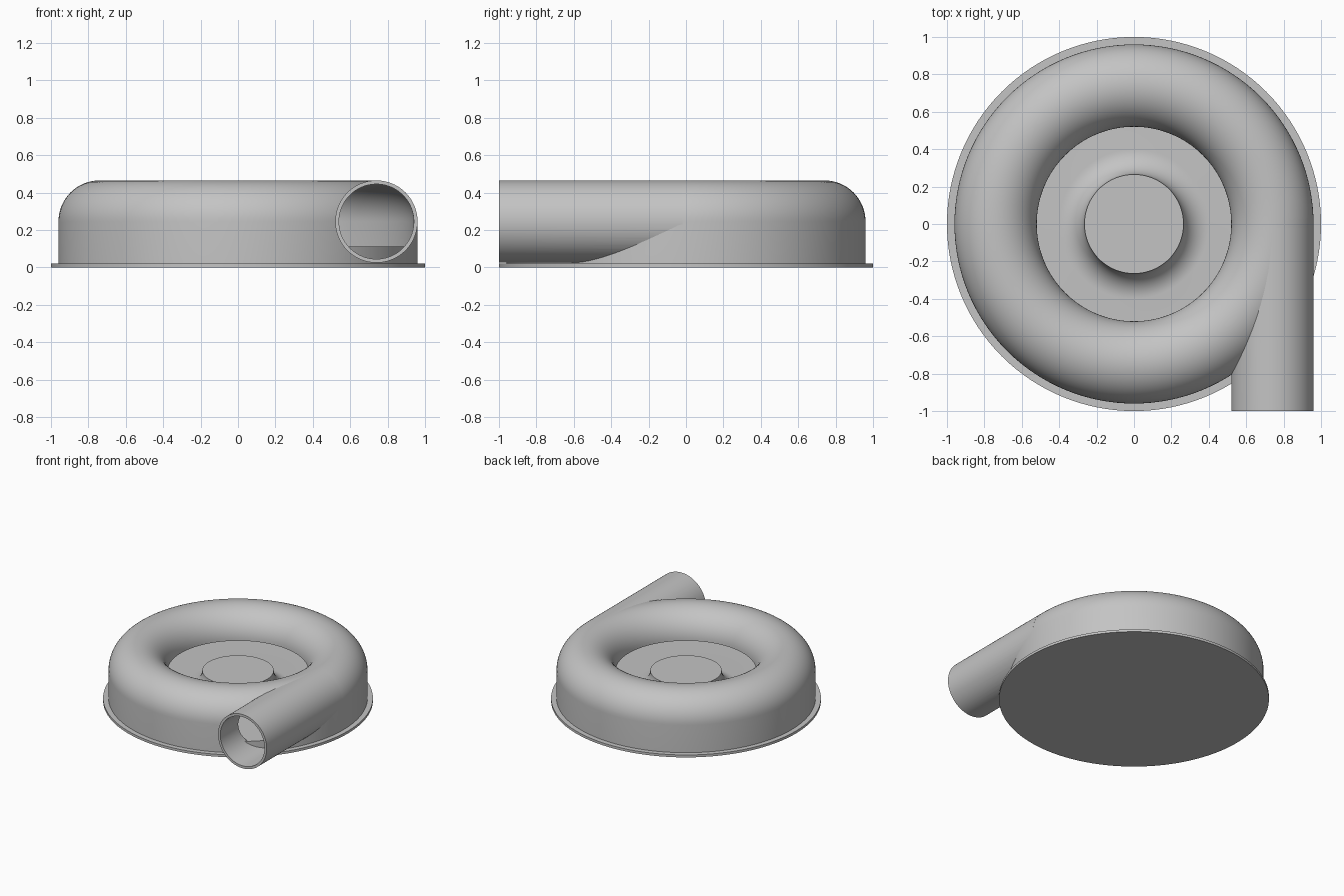
import bpy, bmesh, math
from mathutils import Matrix, Vector

cube = bpy.data.objects.get("Cube")
if cube:
    bpy.data.objects.remove(cube, do_unlink=True)

SEGMENTS = 128
TUBE_X, TUBE_Z = 0.74, 0.245      # centre of the round channel
OUTER, INNER = 0.22, 0.20         # channel radii, outside and inside
FLOOR = 0.11

metal = bpy.data.materials.new("grey metal")
metal.use_nodes = True
color = (0.55, 0.55, 0.55, 1)
metal.diffuse_color = color
metal.node_tree.nodes["Principled BSDF"].inputs["Base Color"].default_value = color


def make_object(name, bm):
    bmesh.ops.remove_doubles(bm, verts=bm.verts, dist=0.00005)
    bmesh.ops.recalc_face_normals(bm, faces=bm.faces)
    mesh = bpy.data.meshes.new(name)
    bm.to_mesh(mesh)
    bm.free()
    mesh.materials.append(metal)
    obj = bpy.data.objects.new(name, mesh)
    bpy.context.collection.objects.link(obj)
    return obj


def arc(cx, cz, radius, start, end, steps):
    angles = [math.radians(start + (end - start) * i / steps) for i in range(steps + 1)]
    return [(cx + radius * math.cos(a), cz + radius * math.sin(a)) for a in angles]


def revolve(name, profile, closed):
    bm = bmesh.new()
    verts = [bm.verts.new((r, 0, z)) for r, z in profile]
    edges = [bm.edges.new(pair) for pair in zip(verts, verts[1:])]
    if closed:
        edges.append(bm.edges.new((verts[-1], verts[0])))
    bmesh.ops.spin(bm, geom=verts + edges, cent=(0, 0, 0), axis=(0, 0, 1),
                   angle=math.tau, steps=SEGMENTS, use_merge=True)
    return make_object(name, bm)


def cylinder_y(name, radius, y0, y1, clip_z=None):
    bm = bmesh.new()
    place = Matrix.Translation((TUBE_X, (y0 + y1) / 2, TUBE_Z)) @ Matrix.Rotation(math.pi / 2, 4, 'X')
    bmesh.ops.create_cone(bm, cap_ends=True, segments=96, radius1=radius, radius2=radius,
                          depth=y1 - y0, matrix=place)
    if clip_z is not None:
        bmesh.ops.bisect_plane(bm, geom=bm.verts[:] + bm.edges[:] + bm.faces[:],
                               plane_co=Vector((0, 0, clip_z)), plane_no=Vector((0, 0, 1)),
                               clear_inner=True)
        bmesh.ops.holes_fill(bm, edges=[e for e in bm.edges if e.is_boundary], sides=0)
    return make_object(name, bm)


def subtract(obj, *cutters):
    for cutter in cutters:
        mod = obj.modifiers.new("cut", 'BOOLEAN')
        mod.operation = 'DIFFERENCE'
        mod.solver = 'EXACT'
        mod.object = cutter
    bpy.context.view_layer.update()
    graph = bpy.context.evaluated_depsgraph_get()
    result = bpy.data.meshes.new_from_object(obj.evaluated_get(graph))
    obj.modifiers.clear()
    obj.data = result


# Housing: base flange, rounded channel shell, inner floor and flared hub
outside = arc(TUBE_X, TUBE_Z, OUTER, 0, 180, 32)
inside = arc(TUBE_X, TUBE_Z, INNER, 180, 0, 32)
flare = arc(0.40, 0.245, 0.135, 270, 180, 14)
housing = revolve("housing", [(0, 0), (1, 0), (1, 0.02), (0.96, 0.02)] + outside + inside
                  + [(0.94, FLOOR)] + flare + [(0, 0.245)], False)

# Outlet pipe, trimmed where it meets the housing
pipe = cylinder_y("outlet_pipe", OUTER, -1.0, -0.02)
bore = cylinder_y("pipe_bore", INNER, -1.1, 0.1)
housing_fill = revolve("housing_fill", [(0.3, -0.1), (0.96, -0.1)] + outside + [(0.3, TUBE_Z)], True)
subtract(pipe, bore, housing_fill)

# Opening from the channel into the pipe
opening = cylinder_y("opening_cutter", INNER, -1.1, -0.02, FLOOR + 0.001)
subtract(housing, opening)

for helper in (bore, housing_fill, opening):
    bpy.data.objects.remove(helper, do_unlink=True)

bpy.ops.object.select_all(action='DESELECT')
for obj in (housing, pipe):
    obj.select_set(True)
bpy.context.view_layer.objects.active = housing
bpy.ops.object.shade_smooth_by_angle(angle=math.radians(30))
